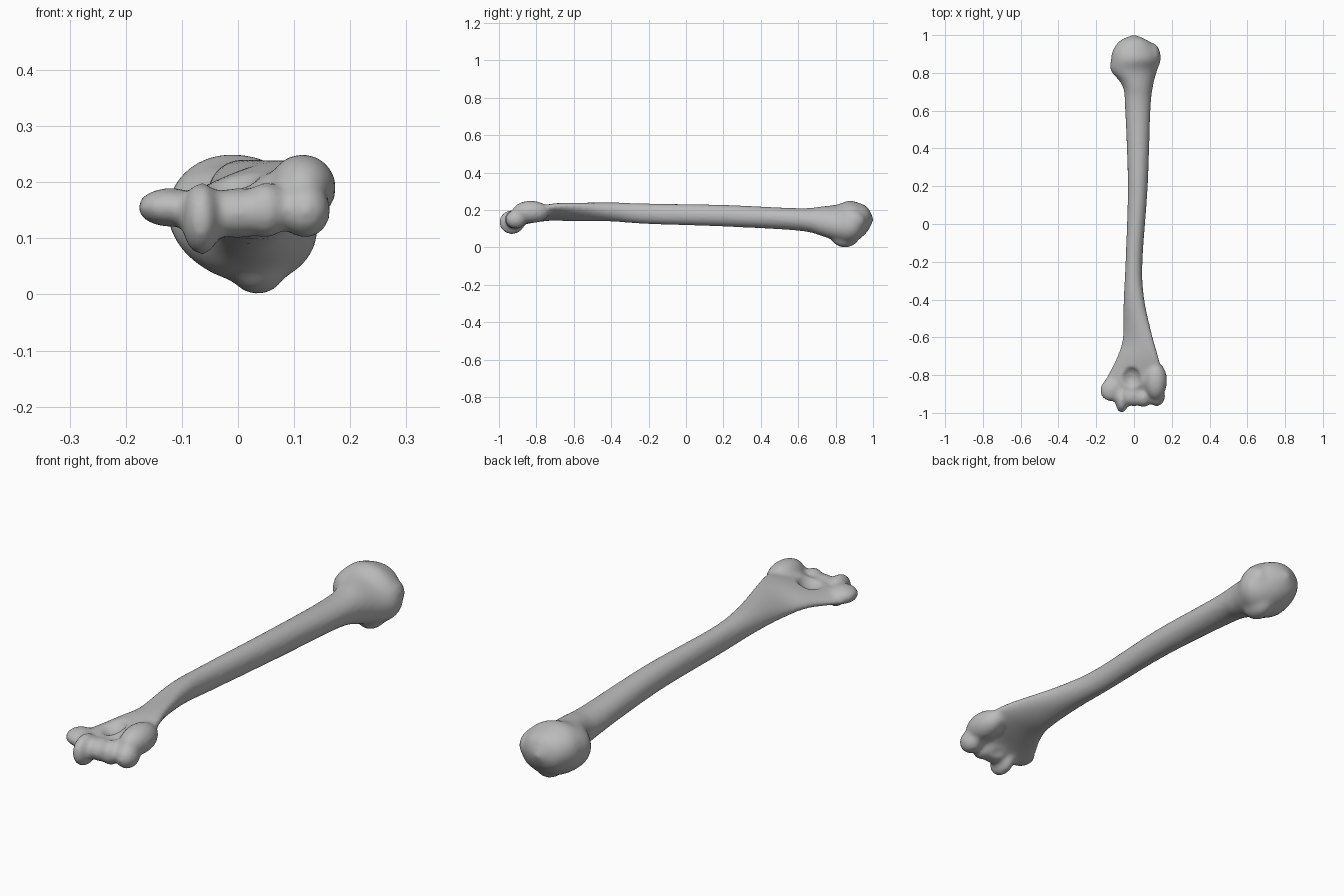
import bpy
import bmesh
from math import cos, sin, pi
from mathutils import Matrix, Vector

default_cube = bpy.data.objects.get("Cube")
if default_cube:
    bpy.data.objects.remove(default_cube, do_unlink=True)

SIDES = 40
STEPS = 5


def make_material(name, colour):
    material = bpy.data.materials.new(name)
    material.use_nodes = True
    material.diffuse_color = colour
    material.node_tree.nodes["Principled BSDF"].inputs["Base Color"].default_value = colour
    return material


def catmull(a, b, c, d, t):
    """Smooth interpolation between stations b and c."""
    return [0.5 * (2 * q + (r - p) * t + (2 * p - 5 * q + 4 * r - s) * t * t
                   + (3 * q - p - 3 * r + s) * t ** 3)
            for p, q, r, s in zip(a, b, c, d)]


def add_loft(bm, stations):
    """Skin elliptical sections; tilt lifts the left side, skew shifts the underside."""
    dense = []
    for i in range(len(stations) - 1):
        around = [stations[min(max(i + k, 0), len(stations) - 1)] for k in (-1, 0, 1, 2)]
        dense += [catmull(*around, step / STEPS) for step in range(STEPS)]
    dense.append(stations[-1])
    rings = []
    for y, x, half_x, z, half_z, tilt, skew in dense:
        ring = []
        for n in range(SIDES):
            c, s = cos(2 * pi * n / SIDES), sin(2 * pi * n / SIDES)
            ring.append(bm.verts.new((x + half_x * c - skew * s, y, z + half_z * s + tilt * c)))
        rings.append(ring)
    for low, high in zip(rings, rings[1:]):
        for n in range(SIDES):
            m = (n + 1) % SIDES
            bm.faces.new((low[n], low[m], high[m], high[n]))
    bm.faces.new(rings[0])
    bm.faces.new(rings[-1])
    bmesh.ops.recalc_face_normals(bm, faces=bm.faces)


def add_lobe(bm, centre, radii):
    matrix = Matrix.Translation(Vector(centre)) @ Matrix.Diagonal((*radii, 1))
    bmesh.ops.create_uvsphere(bm, u_segments=24, v_segments=16, radius=1, matrix=matrix)


def make_object(name, bm):
    mesh = bpy.data.meshes.new(name)
    bm.to_mesh(mesh)
    bm.free()
    obj = bpy.data.objects.new(name, mesh)
    bpy.context.collection.objects.link(obj)
    return obj


# Shaft and rounded head: y, x, half width, z, half height, tilt, skew
sections = [
    (-0.94, 0, 0.1, 0.14, 0.03, 0, 0),
    (-0.89, 0, 0.15, 0.15, 0.03, 0.01, 0),
    (-0.84, 0, 0.16, 0.17, 0.03, 0.03, 0),
    (-0.78, 0.01, 0.14, 0.18, 0.03, 0.03, 0),
    (-0.7, 0.02, 0.11, 0.19, 0.035, 0.03, 0),
    (-0.6, 0.02, 0.08, 0.19, 0.04, 0.03, 0),
    (-0.4, 0, 0.055, 0.19, 0.05, 0.01, 0),
    (-0.2, 0, 0.045, 0.18, 0.055, 0, 0),
    (0.2, 0.02, 0.053, 0.17, 0.058, 0, 0),
    (0.6, 0.02, 0.067, 0.15, 0.06, 0, 0),
    (0.73, 0.02, 0.08, 0.14, 0.08, 0, 0.01),
    (0.81, 0, 0.12, 0.13, 0.1, 0, 0.02),
    (0.87, 0.01, 0.13, 0.135, 0.115, 0, 0.02),
    (0.92, 0.01, 0.12, 0.14, 0.1, 0, 0.02),
    (0.97, 0, 0.075, 0.15, 0.065, 0, 0),
    (1, 0, 0.01, 0.15, 0.01, 0, 0),
]
bm = bmesh.new()
add_loft(bm, sections)

# Knobs around the head, then the lobes of the lower joint
lobes = [
    ((0.035, 0.85, 0.06), (0.055, 0.075, 0.06)),
    ((0.09, 0.89, 0.14), (0.05, 0.07, 0.06)),
    ((-0.12, -0.88, 0.155), (0.06, 0.06, 0.035)),
    ((-0.065, -0.93, 0.135), (0.035, 0.07, 0.065)),
    ((0, -0.91, 0.145), (0.07, 0.055, 0.045)),
    ((0.05, -0.92, 0.15), (0.04, 0.05, 0.05)),
    ((0.12, -0.91, 0.15), (0.045, 0.055, 0.05)),
    ((0.115, -0.83, 0.19), (0.06, 0.1, 0.06)),
]
for centre, radii in lobes:
    add_lobe(bm, centre, radii)
bone = make_object("arm_bone", bm)
bone.data.materials.append(make_material("bone grey", (0.5, 0.5, 0.5, 1)))

# Hollows above the joint
bm = bmesh.new()
add_lobe(bm, (-0.02, -0.82, 0.23), (0.06, 0.07, 0.06))
add_lobe(bm, (0.02, -0.84, 0.095), (0.07, 0.05, 0.04))
cutter = make_object("hollow_cutter", bm)
cutter.hide_render = True

# Fuse the lobes, carve the hollows and soften the joins
fuse = bone.modifiers.new("fuse", "REMESH")
fuse.mode = "VOXEL"
fuse.voxel_size = 0.01
carve = bone.modifiers.new("carve", "BOOLEAN")
carve.operation = "DIFFERENCE"
carve.object = cutter
blend = bone.modifiers.new("blend", "REMESH")
blend.mode = "VOXEL"
blend.voxel_size = 0.009
soften = bone.modifiers.new("soften", "SMOOTH")
soften.factor = 0.5
soften.iterations = 5

bpy.context.view_layer.objects.active = bone
bone.select_set(True)
for modifier in list(bone.modifiers):
    bpy.ops.object.modifier_apply(modifier=modifier.name)
bpy.data.objects.remove(cutter, do_unlink=True)
bpy.ops.object.shade_smooth()
